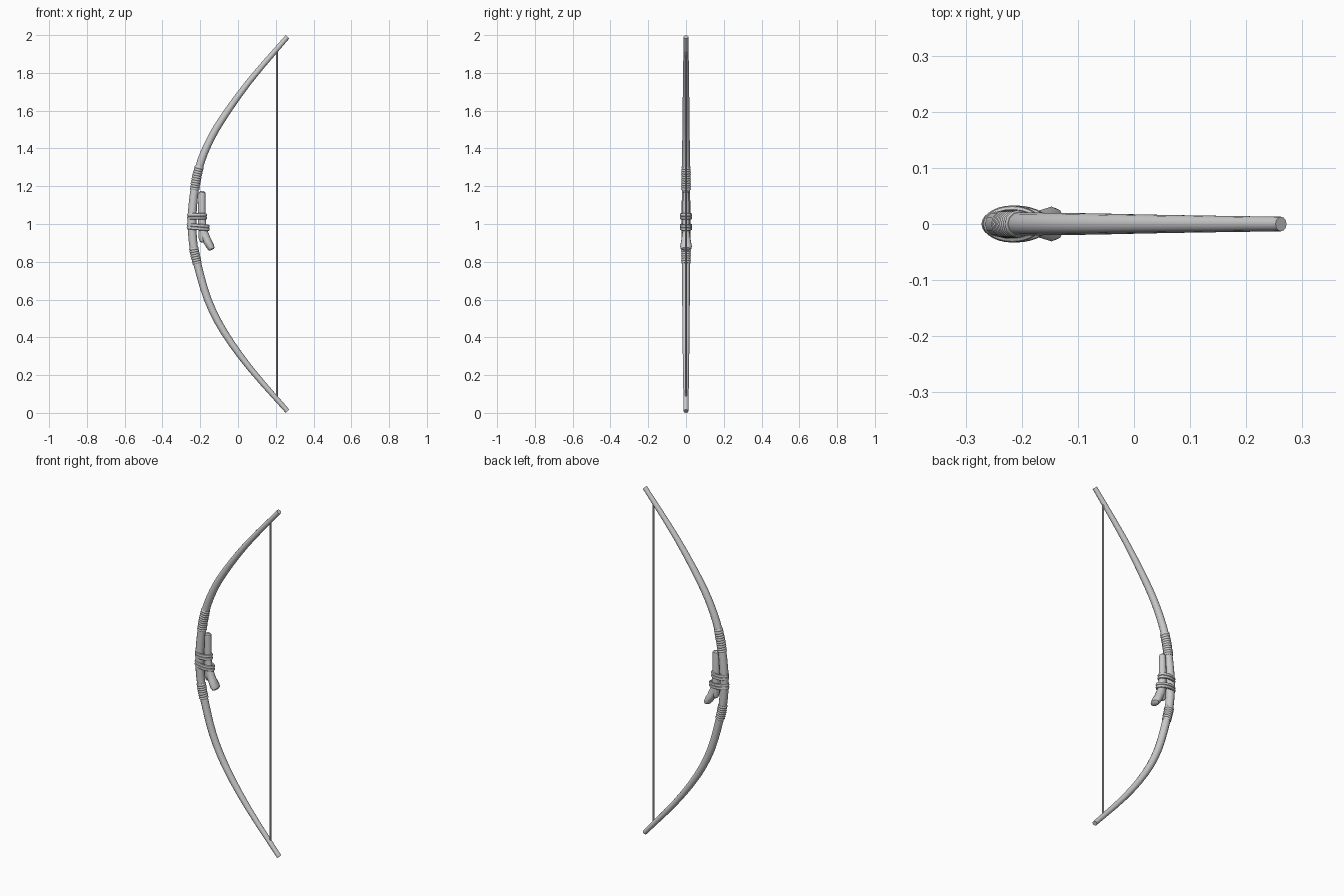
import bpy, math
from mathutils import Vector

if "Cube" in bpy.data.objects:
    bpy.data.objects.remove(bpy.data.objects["Cube"])


def finish(name, verts, faces):
    me = bpy.data.meshes.new(name)
    me.from_pydata(verts, [], faces)
    ob = bpy.data.objects.new(name, me)
    bpy.context.collection.objects.link(ob)
    bpy.context.view_layer.objects.active = ob
    ob.select_set(True)
    bpy.ops.object.shade_smooth_by_angle(angle=math.radians(40))
    ob.select_set(False)
    return ob


def sweep(name, pts, sides=12):
    """Capped tube through (x, z, in-plane radius, y radius) points in the XZ plane."""
    verts, faces = [], []
    n = len(pts)
    for i, (x, z, ra, ry) in enumerate(pts):
        a, b = pts[max(i - 1, 0)], pts[min(i + 1, n - 1)]
        t = Vector((b[0] - a[0], 0, b[1] - a[1])).normalized()
        side = Vector((t.z, 0, -t.x))
        for k in range(sides):
            w = 2 * math.pi * k / sides
            verts.append(Vector((x, 0, z)) + side * (ra * math.cos(w))
                         + Vector((0, ry * math.sin(w), 0)))
    for i in range(n - 1):
        for k in range(sides):
            j = (k + 1) % sides
            faces.append((i * sides + k, i * sides + j, (i + 1) * sides + j, (i + 1) * sides + k))
    faces.append(tuple(reversed(range(sides))))
    faces.append(tuple(range((n - 1) * sides, n * sides)))
    return finish(name, verts, faces)


# bow stave: centre line and radius, bottom to top
path = [(0.262, 0.009, .013), (0.065, 0.235, .016), (-0.075, 0.43, .019), (-0.16, 0.60, .020),
        (-0.213, 0.78, .021), (-0.235, 0.88, .022), (-0.243, 0.98, .023), (-0.242, 1.06, .023),
        (-0.23, 1.18, .022), (-0.206, 1.30, .021), (-0.16, 1.42, .020), (-0.087, 1.55, .019),
        (0.06, 1.755, .016), (0.262, 1.991, .013)]


def smooth(p, steps):
    out = []
    for i in range(len(p) - 1):
        q = [Vector(p[min(max(i + d, 0), len(p) - 1)]) for d in (-1, 0, 1, 2)]
        for s in range(steps):
            t = s / steps
            out.append(0.5 * (2 * q[1] + (q[2] - q[0]) * t
                              + (2 * q[0] - 5 * q[1] + 4 * q[2] - q[3]) * t ** 2
                              + (3 * q[1] - q[0] - 3 * q[2] + q[3]) * t ** 3))
    out.append(Vector(p[-1]))
    return out


line = smooth(path, 3)
sweep("bow_stave", [(p[0], p[1], p[2], p[2]) for p in line])


def at_height(z):
    for a, b in zip(line, line[1:]):
        if a[1] <= z <= b[1]:
            return a.lerp(b, (z - a[1]) / (b[1] - a[1]))


# corded wraps above and below the grip
def wrap(name, z0, z1, coils):
    pts = []
    for i in range(coils * 4 + 1):
        p = at_height(z0 + (z1 - z0) * i / (coils * 4))
        r = p[2] + 0.001 + 0.003 * abs(math.sin(math.pi * i / 4))
        pts.append((p[0], p[1], r, r))
    sweep(name, pts)


wrap("upper_wrap", 1.18, 1.305, 10)
wrap("lower_wrap", 0.79, 0.875, 7)

# bowstring
sweep("bowstring", [(0.206, 0.07, .005, .005), (0.206, 1.925, .005, .005)], 8)

# bone-shaped rest lashed to the grip, flared at its foot
sweep("rest", [(-0.19, 1.174, .010, .009), (-0.19, 1.168, .017, .015), (-0.191, 1.14, .019, .017),
               (-0.192, 1.05, .020, .018), (-0.190, 0.98, .023, .018), (-0.180, 0.945, .025, .021),
               (-0.163, 0.91, .022, .026), (-0.147, 0.882, .021, .031), (-0.139, 0.868, .017, .028),
               (-0.137, 0.864, .010, .020)])
sweep("rest_heel", [(-0.190, 0.97, .019, .016), (-0.191, 0.925, .017, .019),
                    (-0.189, 0.908, .013, .015), (-0.188, 0.903, .006, .008)])


# cord bindings: stacked oval loops around the grip and rest
def binding(name, cx, z, rx, ry, tilt):
    for n, dz in enumerate((-0.008, 0.008)):
        bpy.ops.mesh.primitive_torus_add(major_segments=28, minor_segments=8,
                                         major_radius=1, minor_radius=0.2)
        ob = bpy.context.object
        ob.name = f"{name}_{n + 1}"
        for v in ob.data.vertices:
            a = math.atan2(v.co.y, v.co.x)
            d = (math.hypot(v.co.x, v.co.y) - 1) / 0.2 * 0.007
            v.co = ((rx + d) * math.cos(a), (ry + d) * math.sin(a), v.co.z / 0.2 * 0.009)
        ob.location = (cx, 0, z + dz)
        ob.rotation_euler = (0, tilt, 0)
        bpy.ops.object.shade_smooth_by_angle(angle=math.radians(40))


binding("upper_binding", -0.217, 1.04, 0.046, 0.026, 0.0)
binding("lower_binding", -0.211, 0.984, 0.054, 0.026, 0.08)
